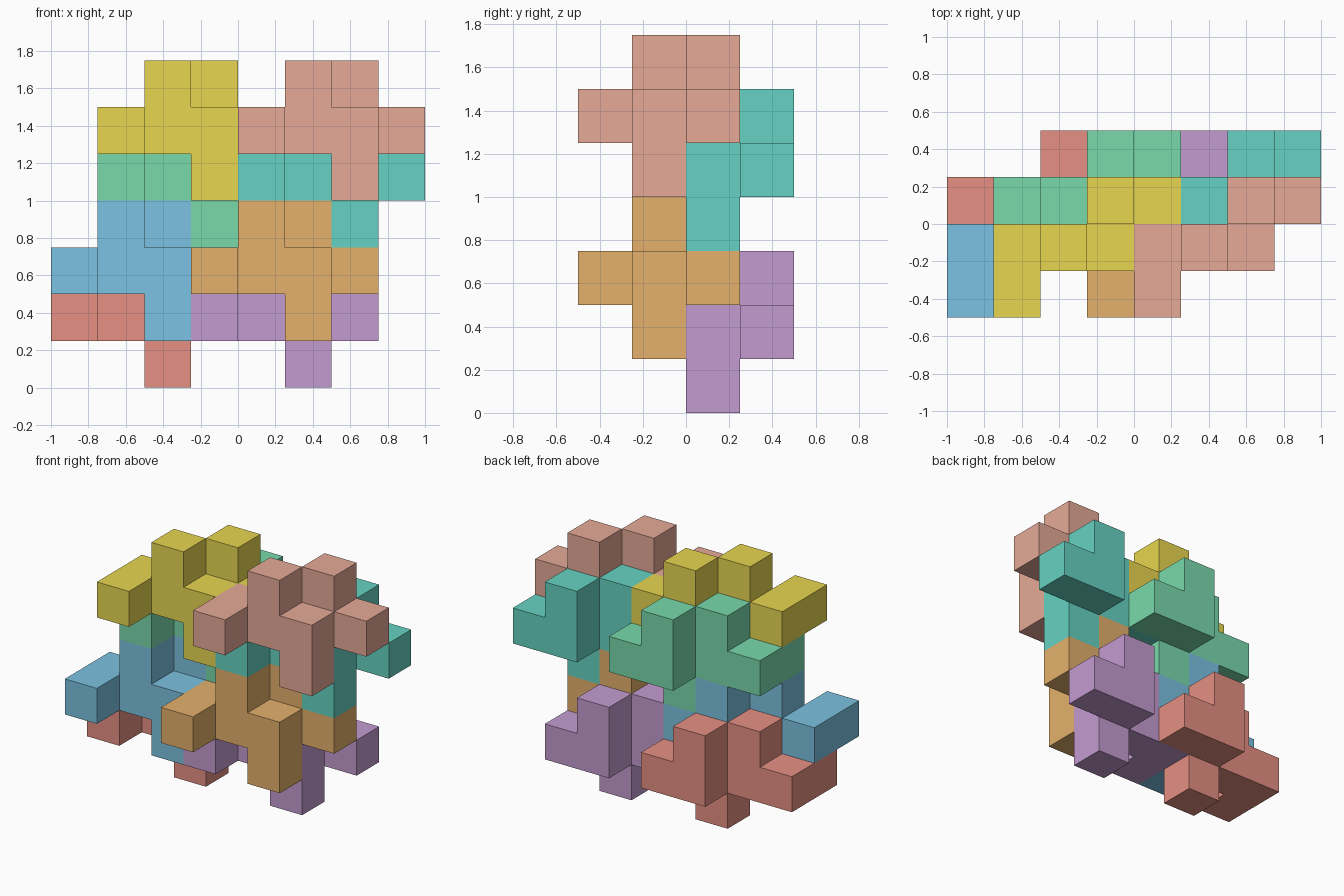
import bpy, bmesh
from mathutils import Vector

if "Cube" in bpy.data.objects:
    bpy.data.objects.remove(bpy.data.objects["Cube"])

U = 0.25                              # cube edge
ORIGIN = Vector((-1.0, -0.5, 0.0))    # corner of the cell grid

# The one interlocking piece, as grid cells
PIECE = [(0, 0, 1), (0, 1, 1), (1, 1, 1), (1, 1, 2), (2, 1, 1),
         (2, 1, 0), (2, 2, 1), (2, 2, 2), (3, 2, 1)]

# Eight copies: name, grid offset, colour
COPIES = [
    ("blue_piece",   (0, 0, 1), (0.20, 0.54, 0.76)),
    ("red_piece",    (0, 1, 0), (0.79, 0.28, 0.23)),
    ("orange_piece", (3, 0, 1), (0.78, 0.44, 0.15)),
    ("purple_piece", (3, 1, 0), (0.55, 0.33, 0.63)),
    ("yellow_piece", (1, 0, 4), (0.81, 0.67, 0.08)),
    ("green_piece",  (1, 1, 3), (0.19, 0.70, 0.41)),
    ("salmon_piece", (4, 0, 4), (0.79, 0.40, 0.31)),
    ("teal_piece",   (4, 1, 3), (0.13, 0.65, 0.54)),
]


def piece_mesh(name):
    """Outer skin of the piece: a quad wherever a cell has no neighbour."""
    cells = set(PIECE)
    bm = bmesh.new()
    verts = {}

    def vert(p):
        if p not in verts:
            verts[p] = bm.verts.new(Vector(p) * U)
        return verts[p]

    for cell in PIECE:
        for axis in range(3):
            for side in (0, 1):
                neighbour = list(cell)
                neighbour[axis] += 2 * side - 1
                if tuple(neighbour) in cells:
                    continue
                corners = []
                for a, b in ((0, 0), (1, 0), (1, 1), (0, 1)):
                    p = list(cell)
                    p[axis] += side
                    p[(axis + 1) % 3] += a
                    p[(axis + 2) % 3] += b
                    corners.append(vert(tuple(p)))
                bm.faces.new(corners if side else corners[::-1])
    mesh = bpy.data.meshes.new(name)
    bm.to_mesh(mesh)
    bm.free()
    return mesh


# Place the coloured copies
for name, offset, rgb in COPIES:
    mesh = piece_mesh(name)
    mat = bpy.data.materials.new(name + "_colour")
    mat.diffuse_color = (*rgb, 1.0)
    mat.use_nodes = True
    mat.node_tree.nodes["Principled BSDF"].inputs["Base Color"].default_value = mat.diffuse_color
    mesh.materials.append(mat)
    obj = bpy.data.objects.new(name, mesh)
    obj.location = ORIGIN + Vector(offset) * U
    bpy.context.collection.objects.link(obj)
